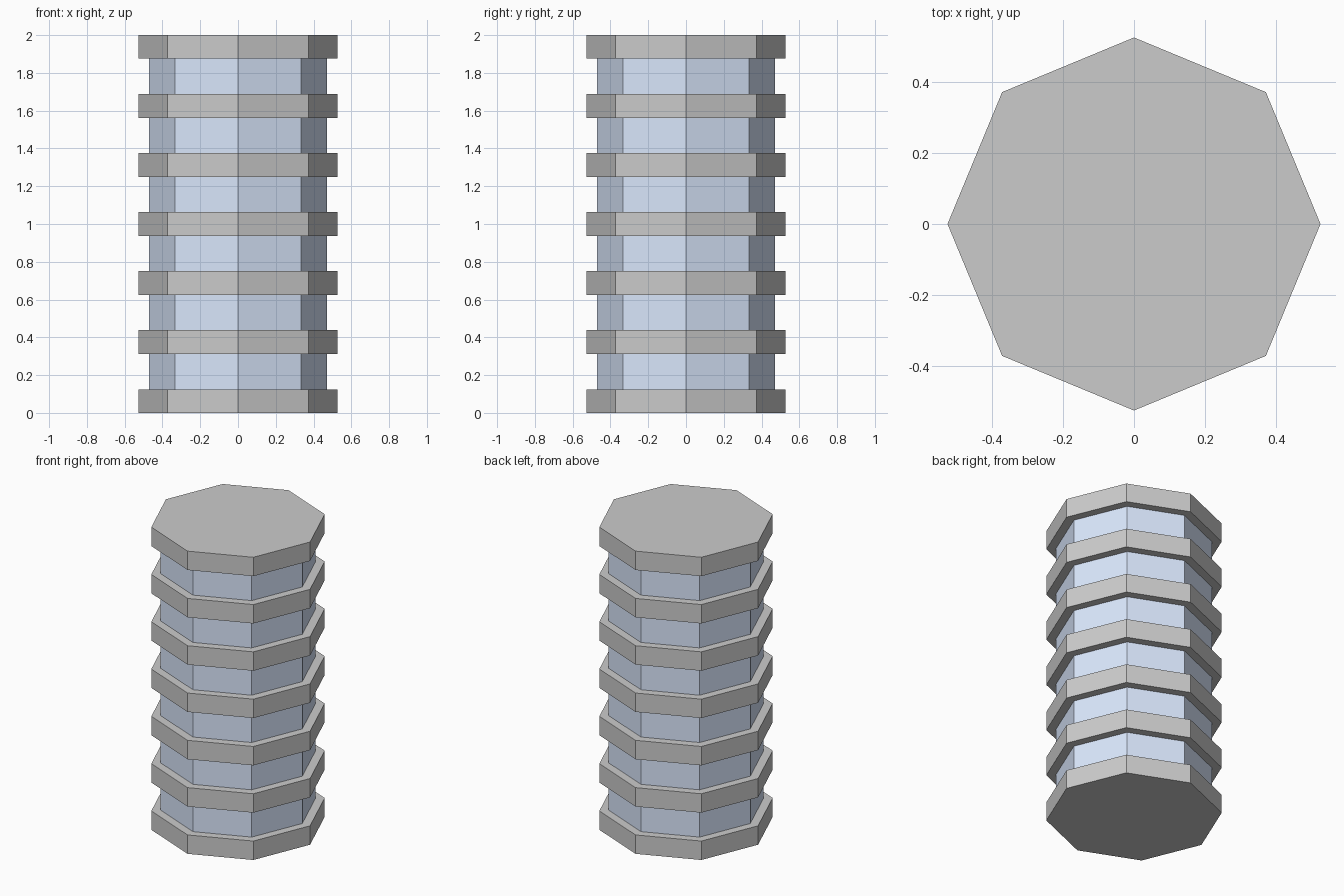
import bpy

if "Cube" in bpy.data.objects:
    bpy.data.objects.remove(bpy.data.objects["Cube"])

SIDES = 8
SLABS = 7
SLAB_R, GLASS_R = 0.527, 0.47
SLAB_H = 0.125
PITCH = (2.0 - SLAB_H) / (SLABS - 1)


def octagon(name, radius, z0, z1):
    """Flat-sided prism with corners on the x and y axes."""
    bpy.ops.mesh.primitive_cylinder_add(
        vertices=SIDES, radius=radius, depth=z1 - z0,
        location=(0, 0, (z0 + z1) / 2))
    obj = bpy.context.object
    obj.name = name
    return obj


# Floor slabs, with the top one as the roof
for i in range(SLABS):
    name = "roof_slab" if i == SLABS - 1 else f"floor_slab_{i + 1}"
    octagon(name, SLAB_R, i * PITCH, i * PITCH + SLAB_H)

# Blue glass core, seen as window bands between the slabs
glass = bpy.data.materials.new("blue_glass")
glass.diffuse_color = (0.70, 0.80, 0.98, 1.0)
glass.use_nodes = True
glass.node_tree.nodes["Principled BSDF"].inputs["Base Color"].default_value = glass.diffuse_color
core = octagon("glass_core", GLASS_R, SLAB_H / 2, 2.0 - SLAB_H / 2)
core.data.materials.append(glass)
